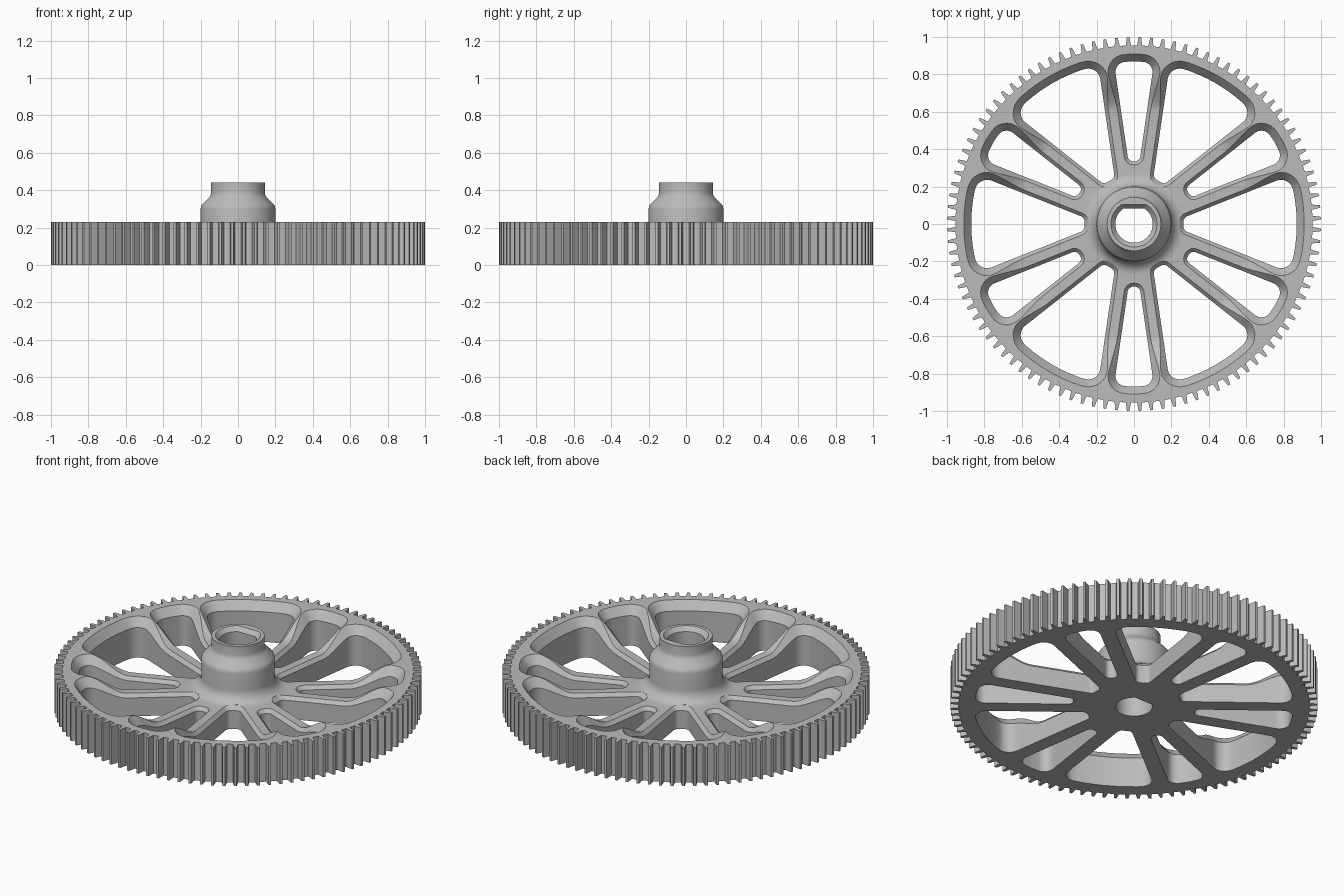
import bpy, bmesh, math
from mathutils import Vector, Matrix

if "Cube" in bpy.data.objects:
    bpy.data.objects.remove(bpy.data.objects["Cube"])

TEETH = 100
SEGS = TEETH * 4
RIM_Z, SPOKE_Z = 0.23, 0.13
PI = math.pi

grey = bpy.data.materials.new("light_grey")
grey.use_nodes = True
grey.diffuse_color = (0.5, 0.5, 0.5, 1)
grey.node_tree.nodes["Principled BSDF"].inputs["Base Color"].default_value = (0.5, 0.5, 0.5, 1)


def ramp(r):
    """0 on the thin spokes, 1 on the full-height rim."""
    t = min(max((r - 0.61) / 0.23, 0), 1)
    return t * t * (3 - 2 * t)


def top_z(r):
    return SPOKE_Z + (RIM_Z - SPOKE_Z) * ramp(r)


def make_object(name, bm):
    bmesh.ops.recalc_face_normals(bm, faces=bm.faces)
    mesh = bpy.data.meshes.new(name)
    bm.to_mesh(mesh)
    bm.free()
    mesh.materials.append(grey)
    obj = bpy.data.objects.new(name, mesh)
    bpy.context.collection.objects.link(obj)
    return obj


def bridge(bm, a, b):
    n = len(a)
    for i in range(n):
        bm.faces.new((a[i], a[(i + 1) % n], b[(i + 1) % n], b[i]))


# Radius rules for the three kinds of ring
def round_ring(r):
    return lambda i: (2 * PI * i / SEGS, r)


def tooth_ring(root, tip):
    # Two root points, then two tip points per tooth
    def rule(i):
        tooth, k = divmod(i, 4)
        pos = (-0.27, 0.27, 0.39, 0.61)[k]
        return 2 * PI * (tooth + pos) / TEETH, root if k < 2 else tip
    return rule


def d_ring(r, flat):
    def rule(i):
        a = 2 * PI * i / SEGS
        s = math.sin(a)
        return a, min(r, flat / s) if s > 0 else r
    return rule


# Closed cross-section: bore, underside, teeth, rim, ramp, hub, bore
bore = d_ring(0.1, 0.082)
section = [(bore, 0), (round_ring(0.2), 0), (round_ring(0.93), 0)]
teeth = tooth_ring(0.955, 1.0)
section += [(teeth, 0), (teeth, RIM_Z), (round_ring(0.93), RIM_Z)]
for k in range(13):
    r = 0.84 - 0.23 * k / 12
    section.append((round_ring(r), top_z(r)))
for k in range(7):
    a = PI / 2 * k / 6
    section.append((round_ring(0.27 - 0.07 * math.sin(a)), 0.2 - 0.07 * math.cos(a)))
for r, z in ((0.2, 0.3), (0.197, 0.315), (0.19, 0.325), (0.155, 0.36),
             (0.147, 0.372), (0.144, 0.385), (0.144, 0.44)):
    section.append((round_ring(r), z))
section += [(d_ring(0.123, 0.103), 0.44), (bore, 0.415)]

bm = bmesh.new()
rings = []
for rule, z in section:
    polar = [rule(i) for i in range(SEGS)]
    rings.append([bm.verts.new((r * math.cos(a), r * math.sin(a), z)) for a, r in polar])
for a, b in zip(rings, rings[1:] + rings[:1]):
    bridge(bm, a, b)
gear = make_object("gear_wheel", bm)


# Window outlines
def rounded(corners):
    """Round each (x, y, radius) corner, then split long edges."""
    pts = []
    n = len(corners)
    for i, (x, y, rad) in enumerate(corners):
        p = Vector((x, y))
        if rad == 0:
            pts.append(p)
            continue
        d0 = (Vector(corners[i - 1][:2]) - p).normalized()
        d1 = (Vector(corners[(i + 1) % n][:2]) - p).normalized()
        half = d0.angle(d1) / 2
        t = rad / math.tan(half)
        centre = p + (d0 + d1).normalized() * rad / math.sin(half)
        start, end = p + d0 * t - centre, p + d1 * t - centre
        turn = start.angle(end)
        for k in range(9):
            pts.append(centre + Matrix.Rotation(turn * k / 8, 2) @ start)
    out = []
    for a, b in zip(pts, pts[1:] + pts[:1]):
        steps = max(1, math.ceil((b - a).length / 0.025))
        out += [a.lerp(b, k / steps) for k in range(steps)]
    return out


def rim_point(deg):
    a = math.radians(deg)
    return (0.87 * math.cos(a), 0.87 * math.sin(a), 0)


slot = rounded([(0.335, -0.03, 0.03), (0.863, -0.107, 0.055), rim_point(0),
                (0.863, 0.107, 0.055), (0.335, 0.03, 0.03)])
wide = rounded([(0.265, -0.034, 0.03), (0.83, -0.259, 0.065)]
               + [rim_point(-11 + 2.75 * k) for k in range(9)]
               + [(0.83, 0.259, 0.065), (0.265, 0.034, 0.03)])


def add_window(bm, outline, turn):
    """Straight-sided cutter that flares into a chamfer along the top."""
    rot = Matrix.Rotation(turn, 3, 'Z')
    n = len(outline)
    rows = [[], [], [], []]
    for i, p in enumerate(outline):
        along = outline[(i + 1) % n] - outline[i - 1]
        normal = Vector((along.y, -along.x)).normalized()
        f = ramp(p.length)
        width, drop = 0.019 + 0.021 * f, 0.02 + 0.03 * f
        q = p + normal * (width + 0.004)
        spots = ((p, -0.1), (p, top_z(p.length) - drop),
                 (q, top_z(q.length) + 0.005), (q, 0.6))
        for row, (s, z) in zip(rows, spots):
            row.append(bm.verts.new(rot @ Vector((s.x, s.y, z))))
    for a, b in zip(rows, rows[1:]):
        bridge(bm, a, b)
    bm.faces.new(rows[0])
    bm.faces.new(rows[-1])


bm = bmesh.new()
for k in range(6):
    add_window(bm, wide, k * PI / 3)
    add_window(bm, slot, k * PI / 3 + PI / 6)
cutter = make_object("window_cutter", bm)
cutter.hide_render = True

# Cut the windows between the spokes
cut = gear.modifiers.new("windows", 'BOOLEAN')
cut.operation = 'DIFFERENCE'
cut.solver = 'EXACT'
cut.object = cutter
bpy.ops.object.select_all(action='DESELECT')
gear.select_set(True)
bpy.context.view_layer.objects.active = gear
bpy.ops.object.modifier_apply(modifier=cut.name)
bpy.data.objects.remove(cutter)
bpy.ops.object.shade_smooth_by_angle(angle=math.radians(25))
